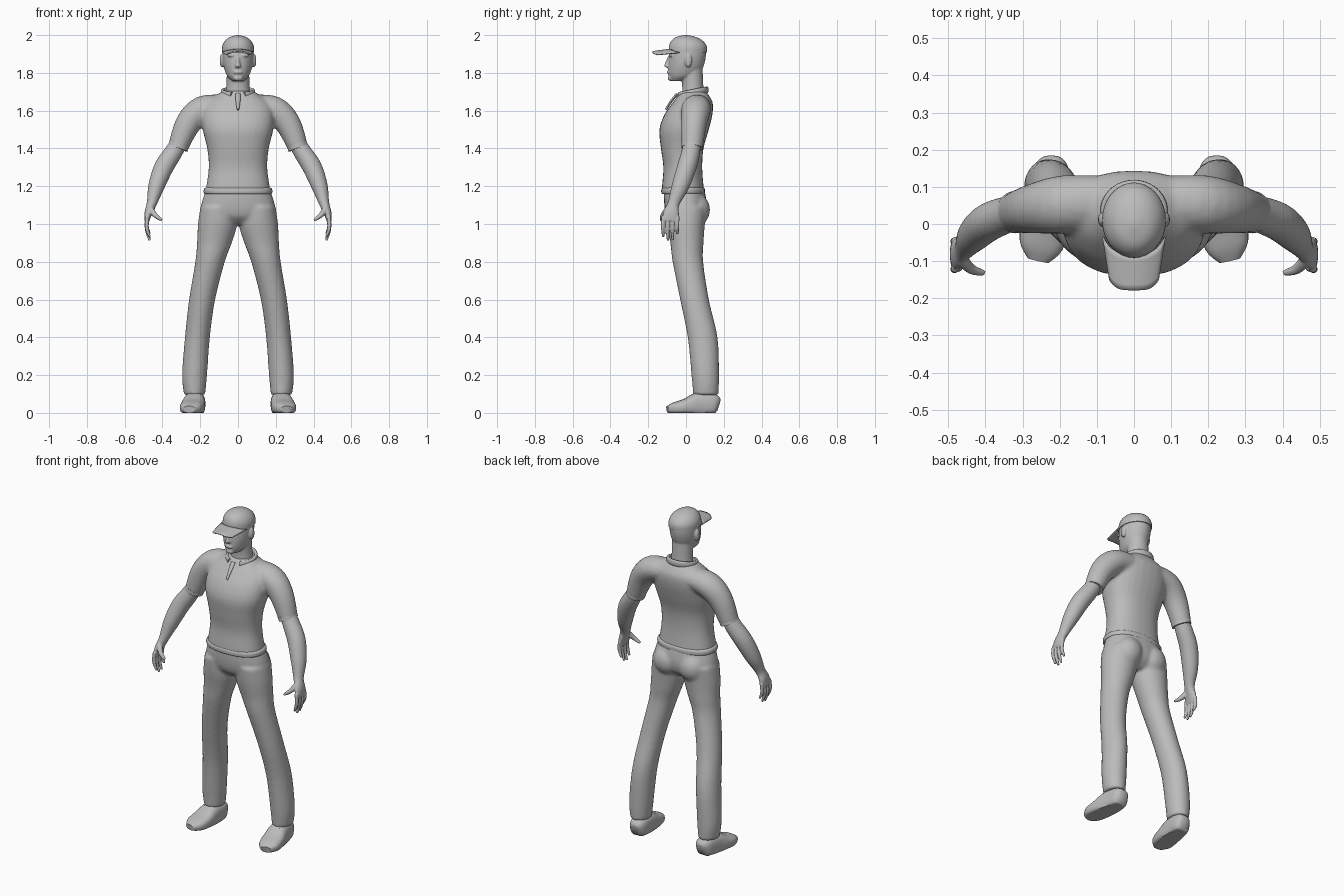
import bpy, bmesh, math
from mathutils import Vector, Matrix

if "Cube" in bpy.data.objects:
    bpy.data.objects.remove(bpy.data.objects["Cube"], do_unlink=True)

GREY = (0.5, 0.5, 0.5, 1)
mat = bpy.data.materials.new("plain grey")
mat.use_nodes = True
mat.diffuse_color = GREY
mat.node_tree.nodes["Principled BSDF"].inputs["Base Color"].default_value = GREY
X, Y, Z = Vector((1, 0, 0)), Vector((0, 1, 0)), Vector((0, 0, 1))


def smooth_rows(rows, steps=4):
    """Catmull-Rom interpolation of rows of numbers."""
    out = []
    for i in range(len(rows) - 1):
        a, b, c, d = (rows[min(max(i + k, 0), len(rows) - 1)] for k in (-1, 0, 1, 2))
        for s in range(steps):
            t = s / steps
            out.append([0.5 * (2 * q + (r - p) * t + (2*p - 5*q + 4*r - w) * t*t
                               + (3*q - p - 3*r + w) * t**3)
                        for p, q, r, w in zip(a, b, c, d)])
    return out + [list(rows[-1])]


def loft(bm, rows, ref=None, sides=28, power=1.0):
    """Skin rings (x, y, z, width, depth); flat rings unless ref is given."""
    rows = smooth_rows(rows)
    centres = [Vector(r[:3]) for r in rows]
    rings = []
    for i, (c, r) in enumerate(zip(centres, rows)):
        u, v = X, Y
        if ref:
            t = (centres[min(i + 1, len(rows) - 1)] - centres[max(i - 1, 0)]).normalized()
            v = (ref - t * ref.dot(t)).normalized()
            u = v.cross(t)
        ring = []
        for k in range(sides):
            a = math.tau * k / sides
            co, si = math.cos(a), math.sin(a)
            ring.append(bm.verts.new(
                c + u * max(r[3], .002) * math.copysign(abs(co) ** power, co)
                + v * max(r[4], .002) * math.copysign(abs(si) ** power, si)))
        rings.append(ring)
    for a, b in zip(rings, rings[1:]):
        for k in range(sides):
            n = (k + 1) % sides
            bm.faces.new((a[k], a[n], b[n], b[k]))
    bm.faces.new(rings[0][::-1])
    bm.faces.new(rings[-1])


def blob(bm, centre, radii):
    bmesh.ops.create_uvsphere(bm, u_segments=20, v_segments=12, radius=1,
                              matrix=Matrix.Translation(centre) @ Matrix.Diagonal((*radii, 1)))


def finish(bm, name, voxel=0, relax=0, mirror=False):
    """Make the object; voxel fuses overlapping forms into one skin."""
    bmesh.ops.recalc_face_normals(bm, faces=bm.faces)
    mesh = bpy.data.meshes.new(name)
    bm.to_mesh(mesh)
    bm.free()
    mesh.materials.append(mat)
    ob = bpy.data.objects.new(name, mesh)
    bpy.context.collection.objects.link(ob)
    if voxel:
        m = ob.modifiers.new("fuse", "REMESH")
        m.mode, m.voxel_size, m.use_smooth_shade = "VOXEL", voxel, True
        m = ob.modifiers.new("relax", "SMOOTH")
        m.factor, m.iterations = 0.5, relax
    if mirror:
        ob.modifiers.new("mirror", "MIRROR")
    bpy.ops.object.select_all(action="DESELECT")
    ob.select_set(True)
    bpy.context.view_layer.objects.active = ob
    bpy.ops.object.shade_smooth_by_angle(angle=math.radians(50))
    return ob


def column(rows):
    """Rows (y, z, width, depth) on the centre line."""
    return [(0, *r) for r in rows]


# Shirt: trunk and both sleeves fused
bm = bmesh.new()
loft(bm, column([(-.015, 1.165, .175, .113), (-.017, 1.2, .168, .11), (-.017, 1.3, .155, .103),
                 (-.02, 1.4, .163, .113), (-.01, 1.5, .187, .131), (.013, 1.58, .19, .127),
                 (.035, 1.64, .17, .107), (.04, 1.68, .118, .082), (.038, 1.705, .08, .066)]),
     power=.87)
for s in (1, -1):
    loft(bm, [(.08 * s, .06, 1.625, .06, .07), (.19 * s, .053, 1.605, .072, .078),
              (.265 * s, .042, 1.53, .068, .068), (.318 * s, .032, 1.405, .053, .056)], ref=Y)
finish(bm, "shirt", .01, 5)

# Rolled shirt hem and sleeve cuffs
bm = bmesh.new()
loft(bm, column([(-.015, 1.158, .165, .105), (-.015, 1.163, .18, .115),
                 (-.015, 1.185, .18, .115), (-.015, 1.195, .166, .106)]), power=.87)
finish(bm, "shirt_hem")
bm = bmesh.new()
loft(bm, [(.31, .033, 1.425, .054, .057), (.319, .032, 1.402, .054, .057)], ref=Y)
finish(bm, "sleeve_cuff", mirror=True)

# Collar band, open at the front, with a short placket
bm = bmesh.new()
rows = []
for k in range(13):
    a = math.radians(-65 + 310 * k / 12)
    back = (math.sin(a) + 1) / 2
    rows.append((.082 * math.cos(a), .034 + .076 * math.sin(a), 1.68 + .03 * back, .009, .018))
loft(bm, rows, ref=Z, sides=12, power=.7)
finish(bm, "collar")
bm = bmesh.new()
loft(bm, [(0, -.045, 1.69, .014, .008), (0, -.078, 1.65, .012, .007),
          (0, -.107, 1.605, .006, .006)], ref=Y, sides=8)
finish(bm, "placket")

# Trousers: hips, seat and both legs fused
bm = bmesh.new()
loft(bm, column([(0, 1.0, .1, .06), (0, 1.04, .18, .1), (-.002, 1.1, .195, .113),
                 (-.01, 1.18, .17, .108)]), power=.9)
for s in (1, -1):
    blob(bm, (.085 * s, .045, 1.075), (.085, .083, .09))
    loft(bm, [(.105 * s, 0, 1.09, .094, .108), (.108 * s, 0, 1.0, .104, .1),
              (.125 * s, .005, .9, .092, .088), (.148 * s, .01, .8, .078, .081),
              (.19 * s, .045, .6, .069, .076), (.215 * s, .088, .4, .066, .079),
              (.23 * s, .102, .2, .066, .073), (.23 * s, .105, .095, .056, .067)])
finish(bm, "trousers", .01, 4)

# Shoe with a flat sole, and lace edges on the instep
bm = bmesh.new()
loft(bm, [(.222, .175, .04, .025, .03), (.223, .15, .045, .048, .055), (.23, .07, .045, .057, .065),
          (.24, 0, .032, .064, .044), (.25, -.06, .024, .058, .032), (.258, -.097, .018, .03, .018)],
     ref=Z, power=.75)
for v in bm.verts:
    v.co.z = max(v.co.z, 0)
finish(bm, "shoe", mirror=True)
bm = bmesh.new()
for dx in (-.02, .02):
    loft(bm, [(.232 + dx, .05, .1, .005, .006), (.241 + dx, 0, .07, .005, .006),
              (.248 + dx, -.045, .054, .004, .004)], ref=Z, sides=8)
finish(bm, "lace_edges", mirror=True)

# Bare arm, palm, fingers and thumb fused
bm = bmesh.new()
loft(bm, [(.3, .035, 1.45, .042, .043), (.342, .025, 1.38, .048, .049),
          (.393, .004, 1.3, .051, .051), (.432, -.03, 1.2, .043, .046),
          (.456, -.065, 1.11, .027, .031), (.474, -.078, 1.06, .021, .041),
          (.483, -.083, 1.015, .013, .045)], ref=Y)
for i, drop in enumerate((.085, .105, .1, .07)):
    y = -.12 + .025 * i
    loft(bm, [(.48, y, 1.04, .011, .011), (.483, y - .002, 1.015 - drop * .4, .011, .0105),
              (.467, y, 1.017 - drop, .006, .007)], ref=Y, sides=12)
loft(bm, [(.465, -.095, 1.08, .018, .018), (.437, -.122, 1.045, .013, .014),
          (.403, -.132, 1.02, .007, .008)], ref=Y, sides=12)
finish(bm, "arm", .004, 2, mirror=True)

# Head: skull, neck, nose, lips, brows and ears fused
bm = bmesh.new()
loft(bm, column([(-.04, 1.757, .03, .04), (-.018, 1.78, .055, .072), (-.006, 1.81, .069, .088),
                 (.002, 1.85, .079, .096), (.008, 1.9, .082, .098), (.008, 1.94, .077, .09),
                 (.005, 1.975, .045, .055)]))
loft(bm, column([(.038, 1.66, .07, .06), (.036, 1.73, .061, .056), (.03, 1.82, .06, .058)]))
loft(bm, column([(-.09, 1.885, .008, .008), (-.097, 1.855, .01, .013),
                 (-.1, 1.835, .016, .016), (-.093, 1.828, .01, .01)]), sides=12)
blob(bm, (0, -.089, 1.803), (.025, .013, .009))
blob(bm, (0, -.082, 1.772), (.025, .014, .015))
for s in (1, -1):
    blob(bm, (.032 * s, -.078, 1.893), (.026, .014, .008))
    blob(bm, (.086 * s, .012, 1.865), (.011, .02, .036))
finish(bm, "head", .005, 3)

# Cap crown
bm = bmesh.new()
loft(bm, column([(.01, 1.907, .086, .101), (.01, 1.94, .084, .1), (.006, 1.968, .07, .085),
                 (.001, 1.989, .045, .055), (0, 2.0, .008, .01)]), sides=36)
finish(bm, "cap_crown")

# Cap bill: a thin plate drooping at the sides
bm = bmesh.new()
bmesh.ops.create_grid(bm, x_segments=16, y_segments=6, size=1)
for v in bm.verts:
    u, t = v.co.x, (v.co.y + 1) / 2
    root = -.02 - .065 * math.sqrt(max(0, 1 - .95 * u * u))
    tip = -.15 - .028 * (1 - u ** 4)
    v.co = (u * (.083 - .018 * t), root + (tip - root) * t, 1.924 - .012 * t - .016 * u * u)
bill = finish(bm, "cap_bill")
thick = bill.modifiers.new("thickness", "SOLIDIFY")
thick.thickness, thick.offset = .007, 0
